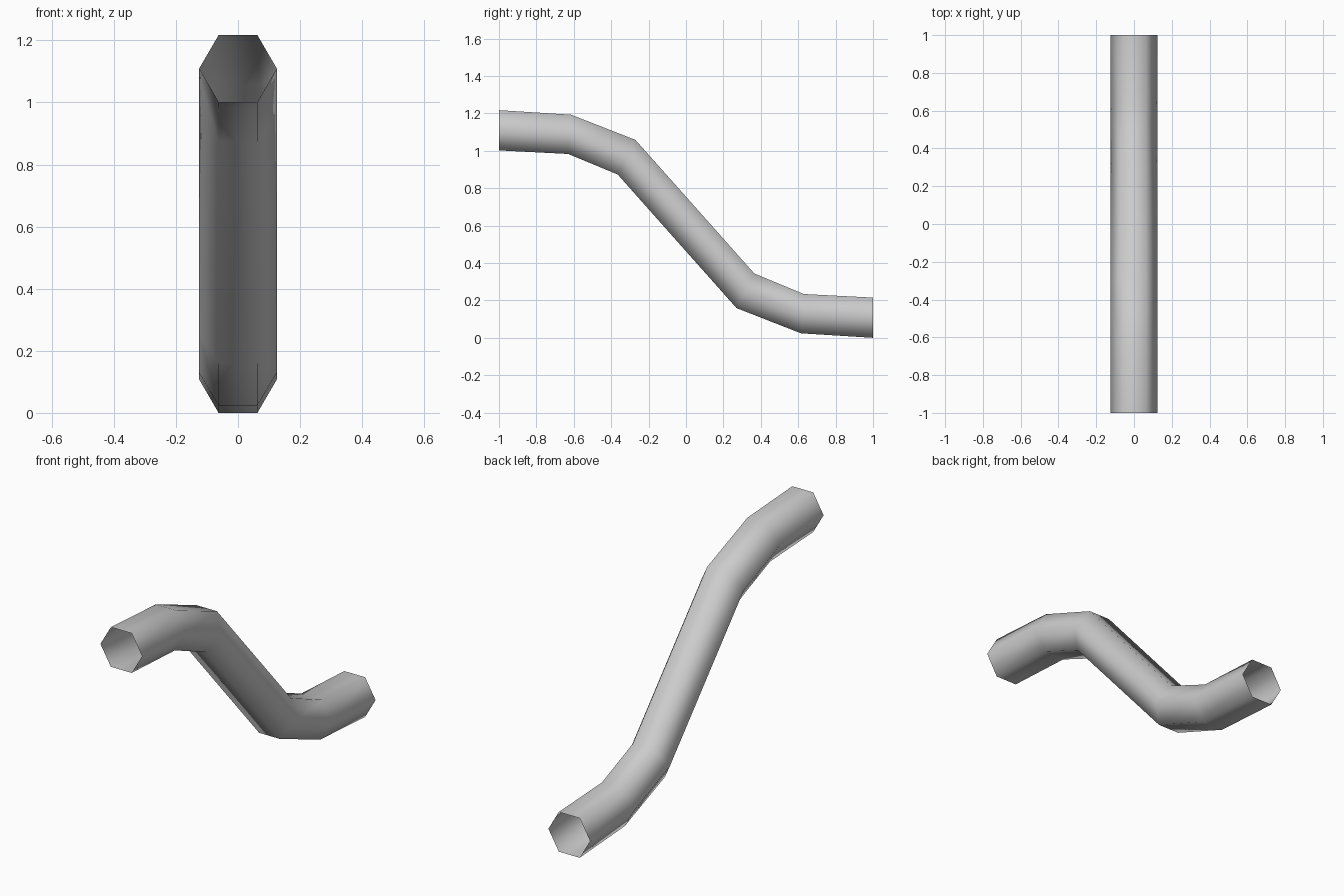
import bpy, bmesh, math
from mathutils import Vector

cube = bpy.data.objects.get("Cube")
if cube:
    bpy.data.objects.remove(cube, do_unlink=True)

SIDES = 6
RADIUS = 0.125
MIDDLE = Vector((0, 0, 0.6085))

# Upper and lower points (y, z) of the mitred joints on the front half
half = [((-1, 1.217), (-1, 1.002)),
        ((-0.615, 1.193), (-0.63, 0.983)),
        ((-0.27, 1.058), (-0.365, 0.873))]
joints = [(Vector((0, *top)), Vector((0, *low))) for top, low in half]
# The back half is the front half turned half a turn about the middle
joints += [(2 * MIDDLE - low, 2 * MIDDLE - top) for top, low in reversed(joints)]

# Six-sided ring at each joint, flat on top and underneath
bm = bmesh.new()
rings = []
for top, low in joints:
    centre, up = (top + low) / 2, (top - low) / 2
    ring = []
    for i in range(SIDES):
        a = math.tau * i / SIDES
        offset = up * (math.sin(a) / math.sin(math.pi / 3))
        ring.append(bm.verts.new(centre + offset + Vector((RADIUS * math.cos(a), 0, 0))))
    rings.append(ring)

# Walls of the tube, open at both ends
for r, s in zip(rings, rings[1:]):
    for i in range(SIDES):
        j = (i + 1) % SIDES
        bm.faces.new((r[i], r[j], s[j], s[i])).smooth = True
bmesh.ops.recalc_face_normals(bm, faces=bm.faces)

mesh = bpy.data.meshes.new("bent_pipe")
bm.to_mesh(mesh)
bm.free()
pipe = bpy.data.objects.new("bent_pipe", mesh)
bpy.context.collection.objects.link(pipe)

# Plain grey paint
grey = bpy.data.materials.new("light_grey")
grey.use_nodes = True
colour = (0.6, 0.6, 0.6, 1)
grey.diffuse_color = colour
grey.node_tree.nodes["Principled BSDF"].inputs["Base Color"].default_value = colour
mesh.materials.append(grey)
